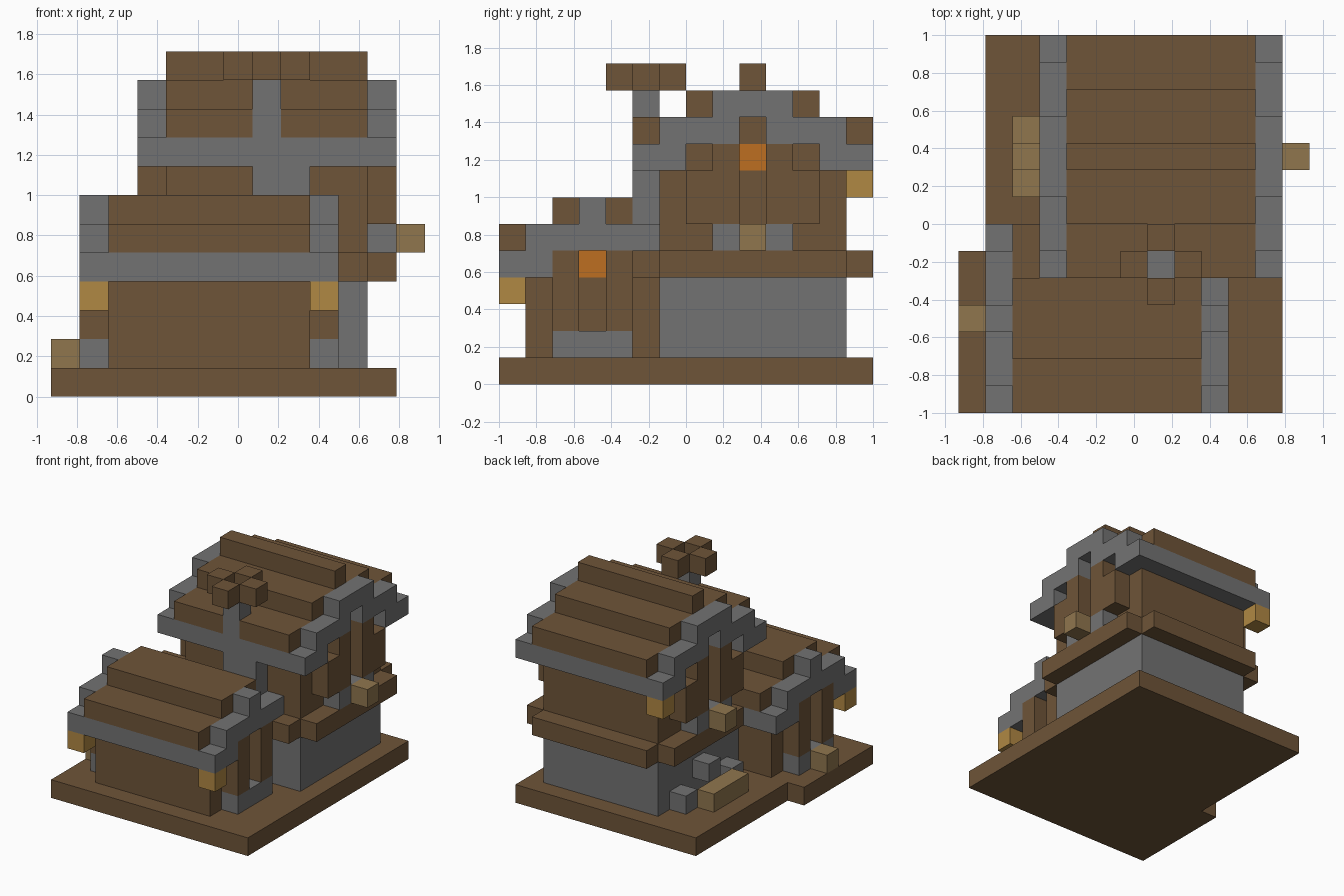
import bpy
import bmesh
from mathutils import Matrix

cube = bpy.data.objects.get("Cube")
if cube:
    bpy.data.objects.remove(cube, do_unlink=True)

U = 1 / 7  # one block


def material(name, rgb):
    m = bpy.data.materials.new(name)
    m.use_nodes = True
    m.diffuse_color = (*rgb, 1)
    m.node_tree.nodes["Principled BSDF"].inputs["Base Color"].default_value = (*rgb, 1)
    return m


WOOD = material("brown wood", (0.156, 0.089, 0.040))
STONE = material("gray stone", (0.171, 0.171, 0.171))
GLOW = material("orange window", (0.515, 0.156, 0.015))
GOLD = material("golden lantern", (0.434, 0.246, 0.056))
TAN = material("tan planter", (0.279, 0.181, 0.076))


def part(name, mat, *boxes):
    """One object from boxes (x0, x1, y0, y1, z0, z1) in block units."""
    bm = bmesh.new()
    for x0, x1, y0, y1, z0, z1 in boxes:
        centre = ((x0 + x1) / 2 - 6.5, (y0 + y1) / 2 - 7, (z0 + z1) / 2)
        size = (x1 - x0, y1 - y0, z1 - z0)
        place = Matrix.Translation([c * U for c in centre])
        scale = Matrix.Diagonal([s * U for s in size] + [1])
        bmesh.ops.create_cube(bm, size=1, matrix=place @ scale)
    mesh = bpy.data.meshes.new(name)
    bm.to_mesh(mesh)
    bm.free()
    mesh.materials.append(mat)
    obj = bpy.data.objects.new(name, mesh)
    bpy.context.collection.objects.link(obj)
    return obj


def both_x(width, boxes):
    """Add the copies mirrored across a house whose x limits sum to width."""
    return boxes + [(width - b[1], width - b[0], *b[2:]) for b in boxes]


def both_y(total, boxes):
    return boxes + [(*b[:2], total - b[3], total - b[2], *b[4:]) for b in boxes]


# Ground slab
part("ground_slab", WOOD, (1, 12, 0, 14, 0, 1), (0, 1, 0, 6, 0, 1))

# Low front house
LOW = 11
part("low_house_walls", WOOD, (2, 9, 1, 6, 1, 5))
part("low_house_roof", WOOD, (2, 9, 0, 7, 5, 6), (2, 9, 2, 5, 6, 7))
part("low_house_eaves", STONE, *both_y(7, [(2, 9, 0, 1, 4, 5)]))
gable = both_y(7, [(9, 10, 0, 2, 4, 5)]) + [(9, 10, 1, 6, 5, 6), (9, 10, 3, 4, 6, 7)]
part("low_house_gables", STONE, *both_x(LOW, gable))
part("low_house_sills", STONE, *both_x(LOW, [(9, 10, 2, 5, 1, 2)]))
part("low_house_shutters", WOOD, *both_x(LOW, both_y(7, [(9, 10, 2, 3, 2, 5)])))
part("low_house_windows", GLOW, *both_x(LOW, [(9, 9.04, 3, 4, 4, 5)]))
part("low_house_lanterns", GOLD, *both_x(LOW, [(9, 10, 0, 1, 3, 4)]))
part("low_house_planter", TAN, (0, 1, 3, 4, 1, 2))

# Tall back house
TALL = 15
part("tall_house_stone_floor", STONE, (4, 11, 6, 13, 1, 4))
part("tall_house_ledge", WOOD, (3, 12, 7, 13, 4, 5), (4, 12, 6, 7, 4, 5),
     (10, 11, 5, 6, 4, 5), (4, 11, 13, 14, 4, 5))
part("tall_house_walls", WOOD, (4, 11, 6, 13, 5, 9))
part("tall_house_roof", WOOD, (4, 7, 5, 6, 9, 10), (8, 11, 5, 6, 9, 10),
     (4, 11, 6, 14, 9, 10), (4, 11, 7, 12, 10, 11), (4, 11, 9, 10, 11, 12))
part("tall_house_eaves", STONE, *both_y(19, [(4, 11, 5, 6, 8, 9)]))
gable = both_y(19, [(11, 12, 5, 7, 8, 9), (11, 12, 6, 9, 9, 10)])
part("tall_house_gables", STONE, *both_x(TALL, gable + [(11, 12, 8, 11, 10, 11)]))
part("tall_house_sills", STONE, *both_x(TALL, [(11, 12, 8, 11, 5, 6)]))
shutters = both_y(19, [(11, 12, 7, 9, 6, 8), (11, 12, 8, 9, 8, 9)])
part("tall_house_shutters", WOOD, *both_x(TALL, shutters))
part("tall_house_windows", GLOW, *both_x(TALL, [(11, 11.04, 9, 10, 8, 9)]))
part("tall_house_planters", TAN, *both_x(TALL, [(12, 13, 9, 10, 5, 6)]))
part("tall_house_lantern", GOLD, (3, 4, 13, 14, 7, 8))

# Chimney with a ring of blocks on top
part("chimney", STONE, (7, 9, 5, 6, 6, 8), (7, 8, 5, 6, 8, 11))
part("chimney_cap", WOOD, (6, 7, 5, 6, 11, 12), (8, 9, 5, 6, 11, 12),
     (7, 8, 4, 5, 11, 12), (7, 8, 6, 7, 11, 12))

# Ground bench beside the tall house
part("ground_planter", TAN, (2, 3, 8, 11, 1, 2))
part("ground_stones", STONE, (3, 4, 7, 8, 1, 2), (3, 4, 11, 12, 1, 2), (3, 4, 9, 10, 2, 3))
